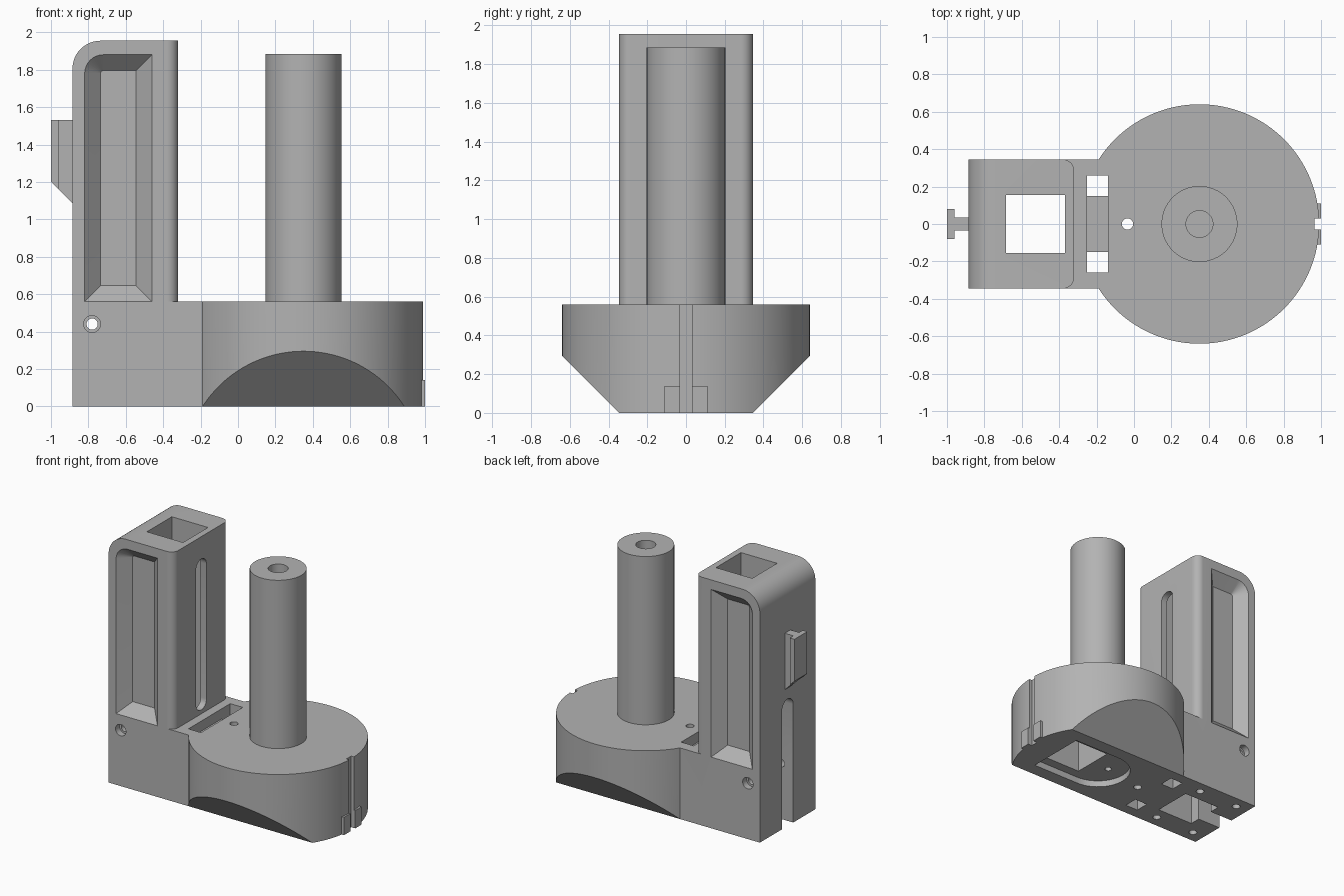
import bpy, bmesh
from math import sin, cos, pi

cube = bpy.data.objects.get("Cube")
if cube:
    bpy.data.objects.remove(cube, do_unlink=True)

grey = bpy.data.materials.new("plain_grey")
grey.use_nodes = True
colour = (0.45, 0.45, 0.45, 1)
grey.diffuse_color = colour
grey.node_tree.nodes["Principled BSDF"].inputs["Base Color"].default_value = colour


def arc(cx, cy, r, a0, a1, n=12):
    """Points on an arc, angles in half turns."""
    return [(cx + r * cos(pi * (a0 + (a1 - a0) * i / n)),
             cy + r * sin(pi * (a0 + (a1 - a0) * i / n))) for i in range(n + 1)]


def place(p, axis, t):
    return {"x": (t, *p), "y": (p[0], t, p[1]), "z": (*p, t)}[axis]


def loft(name, axis, layers):
    """Solid through matching outlines; layers are (height, outline)."""
    bm = bmesh.new()
    rings = [[bm.verts.new(place(p, axis, t)) for p in pts] for t, pts in layers]
    n = len(rings[0])
    for a, b in zip(rings, rings[1:]):
        for i in range(n):
            bm.faces.new((a[i], a[(i + 1) % n], b[(i + 1) % n], b[i]))
    bm.faces.new(rings[0])
    bm.faces.new(rings[-1])
    bmesh.ops.recalc_face_normals(bm, faces=bm.faces)
    mesh = bpy.data.meshes.new(name)
    bm.to_mesh(mesh)
    bm.free()
    mesh.materials.append(grey)
    obj = bpy.data.objects.new(name, mesh)
    bpy.context.collection.objects.link(obj)
    return obj


def prism(name, axis, pts, lo, hi):
    return loft(name, axis, [(lo, pts), (hi, pts)])


def box(name, x0, x1, y0, y1, z0, z1):
    return prism(name, "z", [(x0, y0), (x1, y0), (x1, y1), (x0, y1)], z0, z1)


def cylinder(name, axis, a, b, r, lo, hi, n=32):
    return prism(name, axis, arc(a, b, r, 0, 2, n)[:-1], lo, hi)


def combine(target, other, mode="DIFFERENCE"):
    mod = target.modifiers.new("boolean", "BOOLEAN")
    mod.operation, mod.object, mod.solver = mode, other, "EXACT"
    bpy.context.view_layer.objects.active = target
    bpy.ops.object.modifier_apply(modifier=mod.name)
    bpy.data.objects.remove(other, do_unlink=True)


def smooth(obj):
    bpy.ops.object.select_all(action="DESELECT")
    obj.select_set(True)
    bpy.context.view_layer.objects.active = obj
    bpy.ops.object.shade_smooth_by_angle(angle=pi / 6)


W, TOP = 0.345, 0.56        # half width of the arm, deck height
CX, R = 0.35, 0.64          # round base

# Round base with sloped undersides
body = cylinder("base_and_tower", "z", CX, 0, R, 0, TOP, 128)
combine(body, prism("slopes", "x", [(-W, 0), (W, 0), (W + 0.7, 0.7), (-W - 0.7, 0.7)], -1, 2), "INTERSECT")

# Rectangular arm and upright tower
combine(body, box("arm", -0.885, 0.1, -W, W, 0, TOP), "UNION")
plan = [(-0.885, W), (-0.885, -W)] + arc(-0.38, -W + 0.06, 0.06, -0.5, 0) + arc(-0.38, W - 0.06, 0.06, 0, 0.5)
tower = prism("tower", "z", plan, 0.3, 1.955)
side = [(-0.885, 0), (0, 0), (0, 1.955)] + arc(-0.735, 1.805, 0.15, 0.5, 1)
combine(tower, prism("rounded_top", "y", side, -1, 1), "INTERSECT")
combine(body, tower, "UNION")

# Square shaft, front slot and open rear slot
combine(body, box("shaft", -0.685, -0.37, -0.155, 0.155, -0.1, 2.1))
slot = arc(0, 1.715, 0.065, 0, 1) + arc(0, 0.655, 0.065, 1, 2)
combine(body, prism("front_slot", "x", slot, -0.45, -0.25))
combine(body, prism("rear_slot", "x", [(-0.07, -0.1), (0.07, -0.1)] + arc(0, 0.93, 0.07, 0, 1), -1, -0.6))


# Tapered grip pockets on both tower sides
def pocket(d):
    x0, x1, z0, z1, r = -0.82 + d, -0.46 - d, TOP + d, 1.88 - d, 0.1 - d
    return [(x0, z0), (x1, z0), (x1, z1)] + arc(x0 + r, z1 - r, r, 0.5, 1, 8)


for s in (-1, 1):
    combine(body, loft("pocket", "y", [(s * (W + 0.05), pocket(0)), (s * W, pocket(0)), (s * (W - 0.085), pocket(0.085))]))
    # Cross hole counterbore, screw holes and through windows
    combine(body, cylinder("counterbore", "y", -0.78, 0.44, 0.045, s * (W - 0.05), s * 0.5))
    for x in (-0.78, -0.43):
        combine(body, cylinder("screw_hole", "z", x, s * 0.25, 0.03, -0.1, 0.15))
    y0, y1 = sorted((s * 0.15, s * 0.26))
    combine(body, box("window", -0.25, -0.14, y0, y1, -0.1, 0.7))
combine(body, cylinder("cross_hole", "y", -0.78, 0.44, 0.03, -0.5, 0.5))
combine(body, box("deck_trough", -0.25, -0.14, -0.2, 0.2, 0.48, 0.7))
combine(body, cylinder("wire_hole", "z", -0.035, 0, 0.03, -0.1, 0.7))

# Underside recess with deeper square well
recess = [(0.76, -0.24), (0.76, 0.24)] + arc(CX, 0, 0.24, 0.5, 1.5, 24)
combine(body, prism("recess", "z", recess, -0.1, 0.05))
combine(body, box("well", 0.4, 0.73, -0.165, 0.165, -0.1, 0.42))
combine(body, cylinder("pilot_hole", "z", 0.25, 0, 0.025, -0.1, 0.2))

# Vertical groove at the end of the base
combine(body, box("groove", 0.965, 1.1, -0.03, 0.03, -0.1, 0.7))
smooth(body)

# Hollow pillar
pillar = cylinder("pillar", "z", CX, 0, 0.203, TOP, 1.885, 64)
combine(pillar, cylinder("bore", "z", CX, 0, 0.072, 0.8, 2))
smooth(pillar)

# Guide tabs beside the groove
for s, name in ((-1, "right_guide_tab"), (1, "left_guide_tab")):
    y0, y1 = sorted((s * 0.03, s * 0.11))
    box(name, 0.965, 1.0, y0, y1, 0, 0.14)

# T-shaped hanging rail on the tower
prism("rail_web", "y", [(-0.96, 1.16), (-0.885, 1.085), (-0.885, 1.53), (-0.96, 1.53)], -0.035, 0.035)
prism("rail_flange", "y", [(-1, 1.2), (-0.96, 1.16), (-0.96, 1.53), (-1, 1.53)], -0.08, 0.08)
